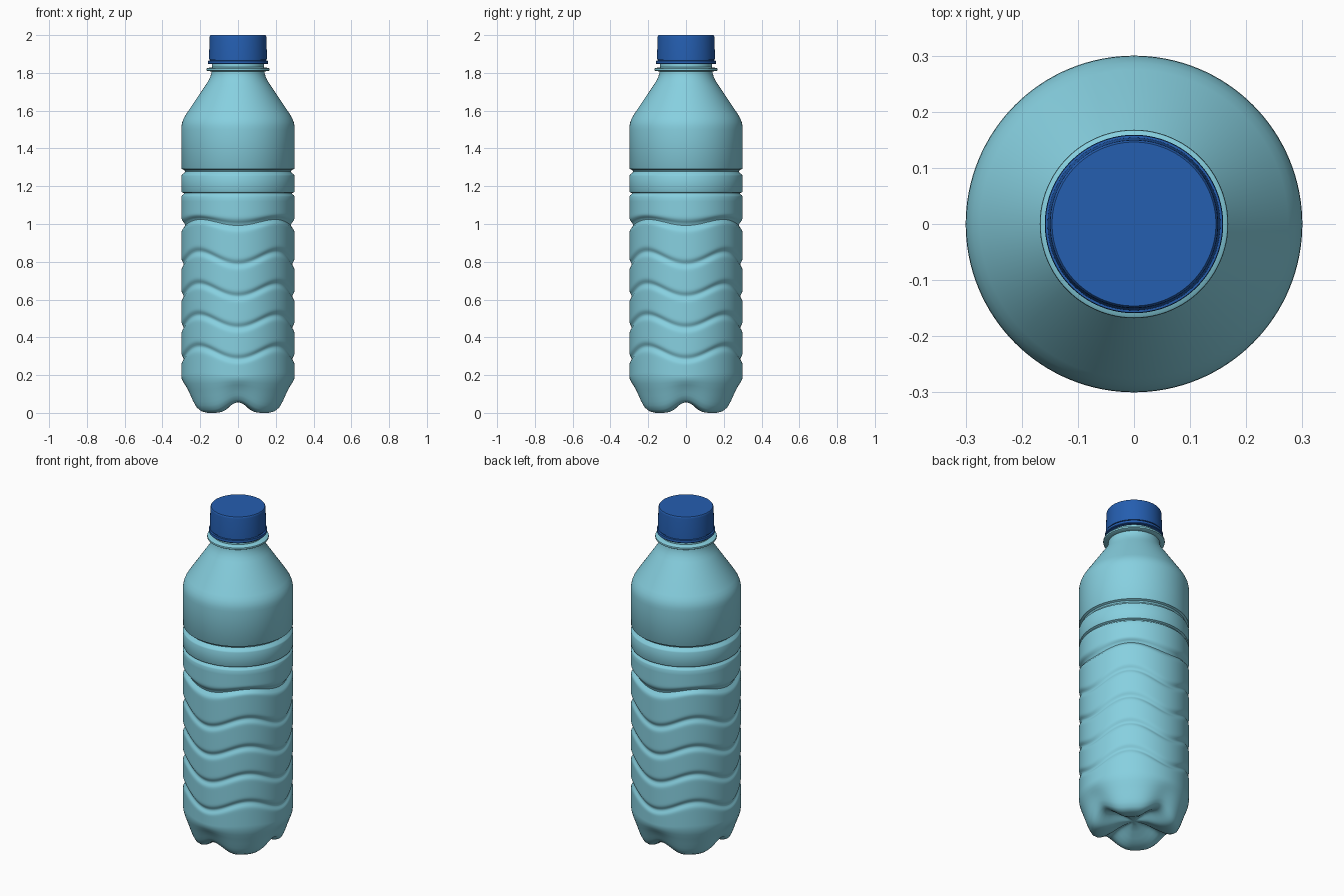
import bpy, bmesh
from math import sin, cos, pi, exp

if "Cube" in bpy.data.objects:
    bpy.data.objects.remove(bpy.data.objects["Cube"])

SIDES = 128


def material(name, rgb):
    m = bpy.data.materials.new(name)
    m.use_nodes = True
    m.diffuse_color = (*rgb, 1)
    m.node_tree.nodes["Principled BSDF"].inputs["Base Color"].default_value = (*rgb, 1)
    return m


def smoothstep(a, b, x):
    t = min(max((x - a) / (b - a), 0), 1)
    return t * t * (3 - 2 * t)


def lathe(name, profile, mat, lift=lambda r, z, a: z):
    """Revolve (radius, height) points; lift reshapes the height by angle."""
    bm = bmesh.new()
    rings = []
    for r, z in profile:
        if r == 0:
            rings.append([bm.verts.new((0, 0, z))] * SIDES)
        else:
            angles = [2 * pi * i / SIDES for i in range(SIDES)]
            rings.append([bm.verts.new((r * cos(a), r * sin(a), lift(r, z, a))) for a in angles])
    for low, high in zip(rings, rings[1:]):
        for i in range(SIDES):
            j = (i + 1) % SIDES
            bm.faces.new(dict.fromkeys((low[i], low[j], high[j], high[i])))
    bmesh.ops.recalc_face_normals(bm, faces=bm.faces)
    mesh = bpy.data.meshes.new(name)
    bm.to_mesh(mesh)
    bm.free()
    mesh.materials.append(mat)
    obj = bpy.data.objects.new(name, mesh)
    bpy.context.collection.objects.link(obj)
    bpy.ops.object.select_all(action="DESELECT")
    obj.select_set(True)
    bpy.context.view_layer.objects.active = obj
    bpy.ops.object.shade_smooth_by_angle(angle=0.6)
    return obj


# Wavy ribs and the four-footed base
WAVES = [(0.318, 0.012), (0.485, 0.012), (0.65, 0.012), (0.82, 0.012), (1.01, 0.02)]


def rib_radius(z):
    return 0.3 - sum(d * exp(-((z - c) / 0.017) ** 2) for c, d in WAVES)


def shape_height(r, z, a):
    wave = 0.033 * smoothstep(0.16, 0.32, z) * (1 - smoothstep(0.88, 1.13, z))
    valley = ((1 + cos(4 * a)) / 2) ** 2
    arch = 0.055 * valley * (1 - smoothstep(0.03, 0.2, z)) * smoothstep(0, 0.15, r)
    return z - wave * cos(4 * a) + arch


base = [(0, 0.06), (0.04, 0.055), (0.08, 0.04), (0.12, 0.02), (0.15, 0.008), (0.18, 0.001),
        (0.2, 0), (0.22, 0.004), (0.237, 0.016), (0.25, 0.04), (0.258, 0.06),
        (0.268, 0.09), (0.28, 0.125), (0.291, 0.155), (0.298, 0.18)]
ribs = [(rib_radius(z), z) for z in (0.2 + 0.008 * i for i in range(116))]
# Straight ring grooves, label band, shoulder and neck with its collar
upper = [(0.3, 1.145), (0.297, 1.151), (0.288, 1.158), (0.286, 1.163), (0.297, 1.168), (0.3, 1.174),
         (0.3, 1.255), (0.297, 1.262), (0.285, 1.27), (0.28, 1.278), (0.285, 1.286), (0.297, 1.291),
         (0.3, 1.296), (0.3, 1.5), (0.299, 1.52), (0.295, 1.54), (0.287, 1.56), (0.275, 1.581),
         (0.17, 1.737), (0.157, 1.757), (0.147, 1.778), (0.141, 1.8), (0.141, 1.808),
         (0.162, 1.81), (0.167, 1.813), (0.168, 1.818), (0.167, 1.823), (0.162, 1.826),
         (0.138, 1.83), (0.138, 1.86), (0.13, 1.86), (0.13, 1.95), (0, 1.95)]
lathe("bottle_body", base + ribs + upper, material("pale aqua", (0.242, 0.631, 0.745)), shape_height)

# Screw cap with its seal ring
cap = [(0.136, 1.847), (0.157, 1.847), (0.159, 1.85), (0.158, 1.864), (0.149, 1.865),
       (0.149, 1.87), (0.154, 1.871), (0.15, 1.99), (0.149, 1.996), (0.146, 2), (0, 2)]
lathe("screw_cap", cap, material("deep blue", (0.018, 0.112, 0.434)))
